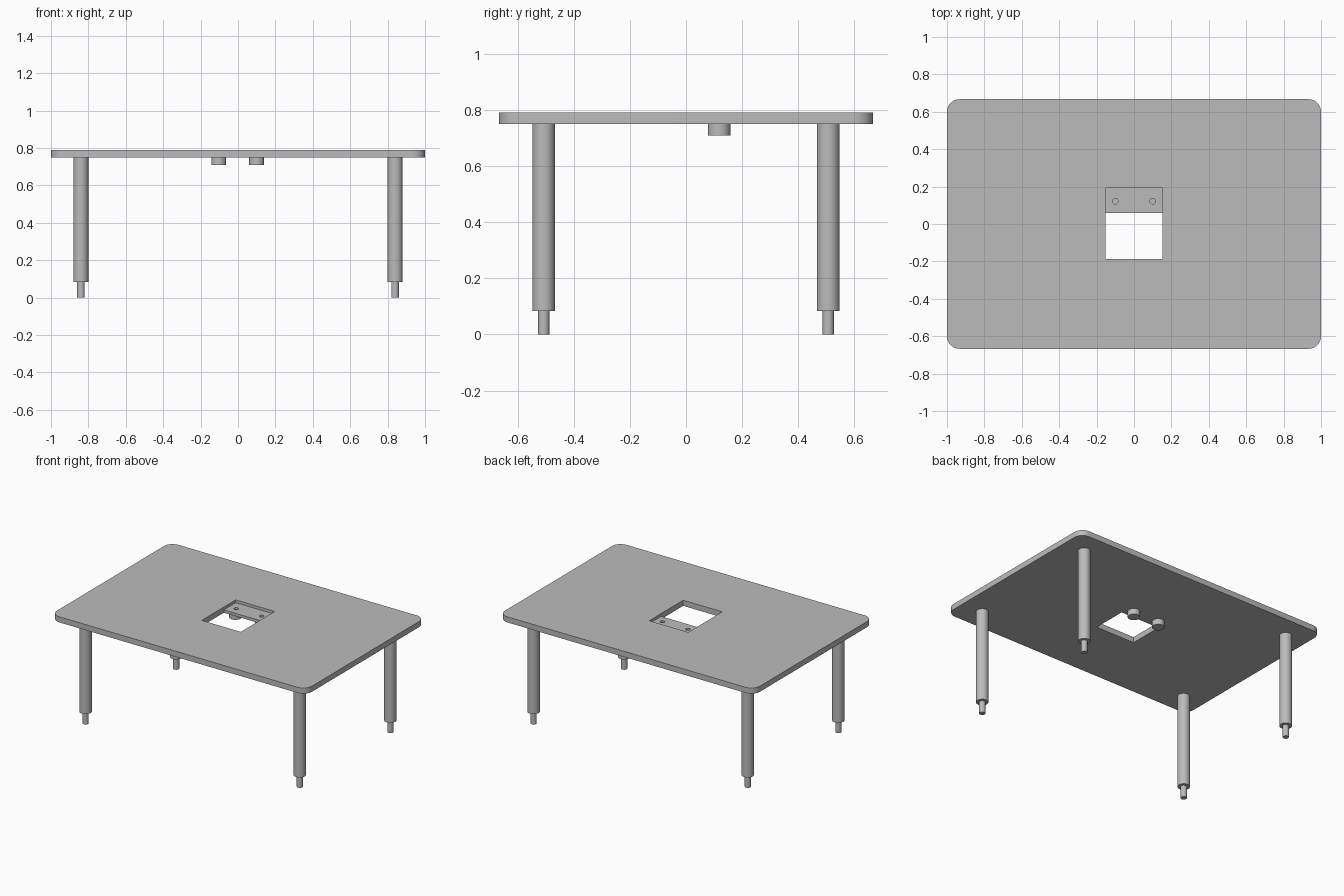
import bpy
import bmesh
from math import cos, sin, pi, radians

if "Cube" in bpy.data.objects:
    bpy.data.objects.remove(bpy.data.objects["Cube"], do_unlink=True)

TOP, UNDER, LEDGE = 0.79, 0.75, 0.77

grey = bpy.data.materials.new("plain grey")
grey.use_nodes = True
colour = (0.5, 0.5, 0.5, 1)
grey.diffuse_color = colour
grey.node_tree.nodes["Principled BSDF"].inputs["Base Color"].default_value = colour


def prism(name, outline, z0, z1):
    """Extrude a flat outline from z0 up to z1."""
    bm = bmesh.new()
    base = bm.faces.new([bm.verts.new((x, y, z0)) for x, y in outline])
    side = bmesh.ops.extrude_face_region(bm, geom=[base])
    moved = [v for v in side["geom"] if isinstance(v, bmesh.types.BMVert)]
    bmesh.ops.translate(bm, verts=moved, vec=(0, 0, z1 - z0))
    bmesh.ops.recalc_face_normals(bm, faces=bm.faces)
    mesh = bpy.data.meshes.new(name)
    bm.to_mesh(mesh)
    bm.free()
    mesh.materials.append(grey)
    obj = bpy.data.objects.new(name, mesh)
    bpy.context.collection.objects.link(obj)
    return obj


def circle(x, y, r, n=32):
    return [(x + r * cos(2 * pi * i / n), y + r * sin(2 * pi * i / n)) for i in range(n)]


def rectangle(x, y0, y1):
    return [(-x, y0), (x, y0), (x, y1), (-x, y1)]


def rounded(x, y, r, steps=10):
    """Rectangle outline with arcs at the corners."""
    points = []
    for k, (sx, sy) in enumerate([(1, 1), (-1, 1), (-1, -1), (1, -1)]):
        for i in range(steps + 1):
            a = (k + i / steps) * pi / 2
            points.append((sx * (x - r) + r * cos(a), sy * (y - r) + r * sin(a)))
    return points


def activate(obj):
    bpy.ops.object.select_all(action="DESELECT")
    obj.select_set(True)
    bpy.context.view_layer.objects.active = obj


def cut(obj, cutter):
    cutter.hide_render = True
    mod = obj.modifiers.new("cut", "BOOLEAN")
    mod.operation = "DIFFERENCE"
    mod.solver = "EXACT"
    mod.object = cutter
    activate(obj)
    bpy.ops.object.modifier_apply(modifier=mod.name)
    bpy.data.objects.remove(cutter, do_unlink=True)


def smooth(obj):
    activate(obj)
    bpy.ops.object.shade_smooth_by_angle(angle=radians(30))


# Table top with a window, a recessed ledge behind it and two screw holes
table_top = prism("table_top", rounded(1, 0.667, 0.067), UNDER, TOP)
cut(table_top, prism("recess_cutter", rectangle(0.153, -0.187, 0.193), LEDGE, TOP + 0.1))
cut(table_top, prism("window_cutter", rectangle(0.153, -0.187, 0.06), UNDER - 0.1, TOP + 0.1))
for x in (-0.1, 0.1):
    cut(table_top, prism("screw_cutter", circle(x, 0.122, 0.015, 16), UNDER - 0.1, TOP))
smooth(table_top)

# Round knobs under the ledge
for side, x in (("right", -0.103), ("left", 0.1)):
    smooth(prism(side + "_knob", circle(x, 0.118, 0.04), 0.709, UNDER))

# Four legs, each with a thinner foot
for end, y in (("front", -0.507), ("back", 0.507)):
    for side, x in (("right", -0.84), ("left", 0.84)):
        name = end + "_" + side
        smooth(prism(name + "_leg", circle(x, y, 0.04), 0.083, UNDER))
        smooth(prism(name + "_foot", circle(x, y, 0.02), 0, 0.083))
